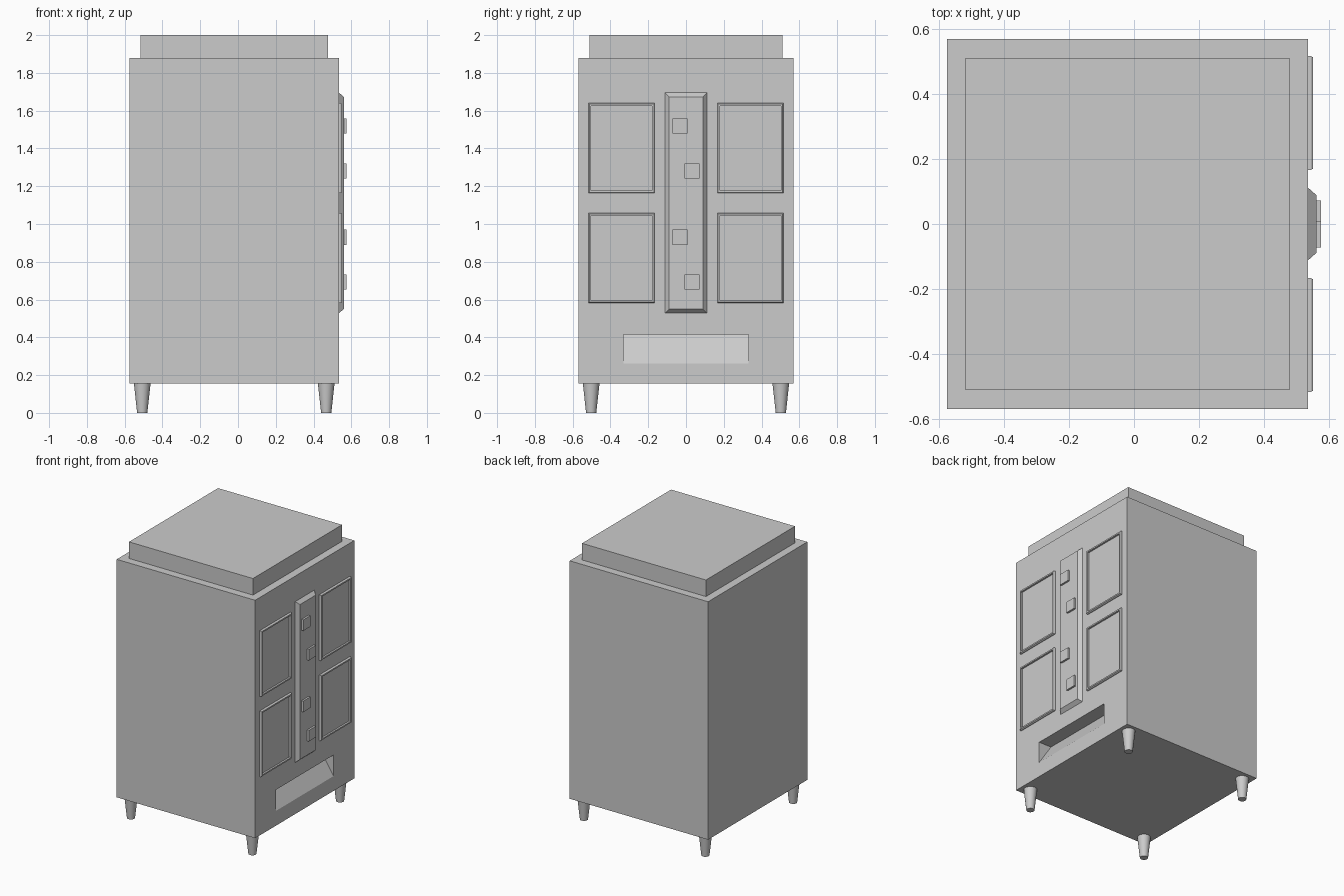
import bpy, bmesh, math

if "Cube" in bpy.data.objects:
    bpy.data.objects.remove(bpy.data.objects["Cube"])

FACE = 0.535          # x of the door face
CX = -0.02            # middle of the cabinet in x


def make(name, bm):
    bmesh.ops.recalc_face_normals(bm, faces=bm.faces)
    me = bpy.data.meshes.new(name)
    bm.to_mesh(me)
    bm.free()
    ob = bpy.data.objects.new(name, me)
    bpy.context.collection.objects.link(ob)
    return ob


def box(name, x0, x1, y0, y1, z0, z1):
    bm = bmesh.new()
    bmesh.ops.create_cube(bm, size=1)
    for v in bm.verts:
        v.co = ((x0 + x1) / 2 + v.co.x * (x1 - x0),
                (y0 + y1) / 2 + v.co.y * (y1 - y0),
                (z0 + z1) / 2 + v.co.z * (z1 - z0))
    return make(name, bm)


def stepped_panel(name, y0, y1, z0, z1, steps):
    """Bridge rectangles on the door face; each step is (inset, x)."""
    bm = bmesh.new()
    loops = []
    for i, x in steps:
        pts = [(y0 + i, z0 + i), (y1 - i, z0 + i), (y1 - i, z1 - i), (y0 + i, z1 - i)]
        loops.append([bm.verts.new((x, y, z)) for y, z in pts])
    for a, b in zip(loops, loops[1:]):
        for k in range(4):
            n = (k + 1) % 4
            bm.faces.new((a[k], a[n], b[n], b[k]))
    bm.faces.new(loops[0])
    bm.faces.new(loops[-1])
    return make(name, bm)


# Cabinet and top cap
cabinet = box("cabinet", -0.575, FACE, -0.568, 0.568, 0.155, 1.88)
box("top_cap", -0.517, 0.477, -0.51, 0.51, 1.88, 2.0)

# Wedge-shaped tray opening cut into the cabinet
bm = bmesh.new()
profile = [(FACE + 0.05, 0.415), (FACE - 0.10, 0.415), (FACE, 0.262), (FACE + 0.05, 0.262)]
face = bm.faces.new([bm.verts.new((x, -0.331, z)) for x, z in profile])
ext = bmesh.ops.extrude_face_region(bm, geom=[face])
bmesh.ops.translate(bm, vec=(0, 0.662, 0),
                    verts=[g for g in ext["geom"] if isinstance(g, bmesh.types.BMVert)])
cutter = make("tray_cutter", bm)
cutter.hide_render = True
mod = cabinet.modifiers.new("tray_opening", "BOOLEAN")
mod.operation = "DIFFERENCE"
mod.solver = "EXACT"
mod.object = cutter
bpy.context.view_layer.objects.active = cabinet
bpy.ops.object.modifier_apply(modifier=mod.name)
bpy.data.objects.remove(cutter)

# Four rimmed door panels
rim = [(0, FACE - 0.005), (0, FACE + 0.008), (0.004, FACE + 0.015),
       (0.014, FACE + 0.015), (0.014, FACE + 0.002)]
for z0, z1 in ((0.582, 1.058), (1.163, 1.64)):
    for y0, y1 in ((-0.516, -0.166), (0.166, 0.516)):
        stepped_panel("door_panel", y0, y1, z0, z1, rim)

# Bevelled centre strip with staggered square buttons
stepped_panel("control_strip", -0.111, 0.111, 0.528, 1.695,
              [(0, FACE - 0.005), (0, FACE), (0.022, FACE + 0.025)])
for y, z in ((-0.032, 1.519), (0.032, 1.28), (-0.032, 0.93), (0.032, 0.693)):
    box("button", FACE + 0.015, 0.574, y - 0.04, y + 0.04, z - 0.04, z + 0.04)

# Tapered round feet
for sx in (-1, 1):
    for sy in (-1, 1):
        bpy.ops.mesh.primitive_cone_add(vertices=24, radius1=0.027, radius2=0.044, depth=0.155,
                                        location=(CX + 0.487 * sx, 0.502 * sy, 0.0775))
        foot = bpy.context.object
        foot.name = "foot"
        bpy.ops.object.shade_smooth_by_angle(angle=math.radians(35))
